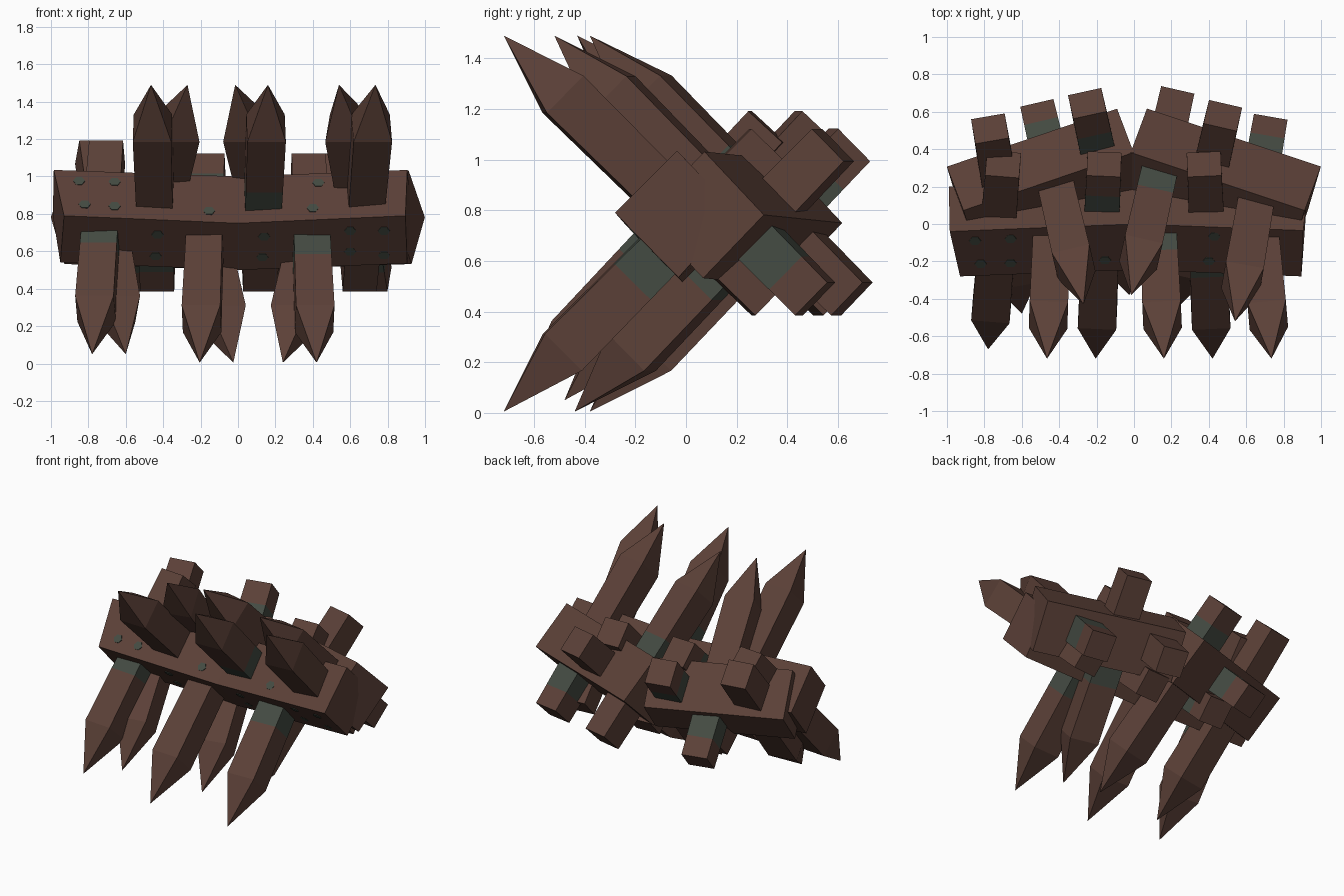
import bpy, bmesh, math
from mathutils import Vector

if "Cube" in bpy.data.objects:
    bpy.data.objects.remove(bpy.data.objects["Cube"])


def material(name, rgb):
    m = bpy.data.materials.new(name)
    m.diffuse_color = (*rgb, 1)
    m.use_nodes = True
    m.node_tree.nodes["Principled BSDF"].inputs["Base Color"].default_value = m.diffuse_color
    return m


WOOD = material("dark brown wood", (0.106, 0.052, 0.039))
IRON = material("grey green iron", (0.058, 0.070, 0.055))
UP = Vector((0, 0, 1))


def finish(bm, name):
    bmesh.ops.recalc_face_normals(bm, faces=bm.faces)
    me = bpy.data.meshes.new(name)
    bm.to_mesh(me)
    bm.free()
    me.materials.append(WOOD)
    me.materials.append(IRON)
    ob = bpy.data.objects.new(name, me)
    bpy.context.collection.objects.link(ob)
    return ob


def loft(bm, rings, mats=None):
    """Skin four-sided rings of points and cap both ends."""
    vs = [[bm.verts.new(p) for p in r] for r in rings]
    for k in range(len(vs) - 1):
        for i in range(4):
            j = (i + 1) % 4
            f = bm.faces.new((vs[k][i], vs[k][j], vs[k + 1][j], vs[k + 1][i]))
            f.material_index = mats[k] if mats else 0
    bm.faces.new(vs[-1])
    return vs


# Front beam: diamond section, sagging slightly in the middle, uneven ends
bm = bmesh.new()
rings = [
    [(-0.93, -0.28, 0.79), (-0.985, -0.04, 1.035), (-0.99, 0.2, 0.79), (-0.95, -0.03, 0.54)],
    [(0, -0.245, 0.75), (0, 0.0, 1.0), (0, 0.25, 0.75), (0, 0.0, 0.5)],
    [(0.895, -0.28, 0.79), (0.905, -0.035, 1.035), (0.93, 0.2, 0.79), (0.905, -0.03, 0.535)],
]
vs = loft(bm, rings)
bm.faces.new(vs[0])
finish(bm, "front_beam")

# Two rear beams, angled to meet behind the middle
for side, name, shift in ((1, "rear_beam_right", 0), (-1, "rear_beam_left", -0.02)):
    a = Vector((side * 0.92, 0.07, 0.782))
    b = Vector((-side * 0.01 + shift, 0.38, 0.75))
    d = (b - a).normalized()
    across = UP.cross(d).normalized()
    rise = d.cross(across)
    bm = bmesh.new()
    vs = loft(bm, [[c + across * 0.25, c + rise * 0.25, c - across * 0.25, c - rise * 0.25]
                   for c in (a, b)])
    bm.faces.new(vs[0])
    finish(bm, name)


# Stakes: tip, body tapering to a square tail, optional iron bands
def stake(name, tip, tail, bands):
    tip, tail = Vector(tip), Vector(tail)
    length = (tail - tip).length
    d = (tail - tip).normalized()
    side = d.cross(UP).normalized()
    up = side.cross(d)
    marks = [(0.33, 0)]
    if "f" in bands:
        marks += [(0.72, 1), (0.90, 0)]
    if "t" in bands:
        marks += [(1.16, 1), (1.33, 0)]
    marks.append((length, 0))
    rings = []
    for s, _ in marks:
        w = 0.103 - 0.012 * (s - 0.33) / (length - 0.33)
        c = tip + d * s
        rings.append([c + side * w + up * w, c - side * w + up * w,
                      c - side * w - up * w, c + side * w - up * w])
    bm = bmesh.new()
    vs = loft(bm, rings, [m for _, m in marks])
    point = bm.verts.new(tip)
    for i in range(4):
        bm.faces.new((vs[0][i], vs[0][(i + 1) % 4], point))
    finish(bm, name)


# tip x, tip y, tail x, tail y, bands
rising = [
    (-0.465, -0.72, -0.43, 0.33, "t"), (0.16, -0.72, 0.115, 0.33, "f"),
    (0.735, -0.72, 0.645, 0.33, ""), (-0.27, -0.43, -0.505, 0.585, "t"),
    (-0.015, -0.38, 0.22, 0.655, "f"), (0.54, -0.52, 0.72, 0.51, "t"),
]
falling = [
    (-0.78, -0.67, -0.70, 0.32, "f"), (-0.205, -0.72, -0.16, 0.32, "t"),
    (0.42, -0.72, 0.375, 0.32, "f"), (-0.60, -0.48, -0.77, 0.51, ""),
    (-0.025, -0.38, -0.25, 0.645, "t"), (0.24, -0.44, 0.475, 0.58, "f"),
]
for i, (x0, y0, x1, y1, b) in enumerate(rising):
    stake(f"rising_stake_{i + 1}", (x0, y0, 1.49), (x1, y1, 0.45), b)
for i, (x0, y0, x1, y1, b) in enumerate(falling):
    lift = 0.05 if x0 < -0.5 else 0.005
    stake(f"falling_stake_{i + 1}", (x0, y0, lift), (x1, y1, 1.05 + lift * 1.6), b)

# Nail heads: thin six-sided plates on the two front faces of the front beam
nails = [(-0.85, 0.975), (-0.66, 0.97), (-0.82, 0.85), (-0.66, 0.84), (-0.155, 0.815),
         (0.43, 0.965), (0.4, 0.83), (-0.43, 0.69), (-0.44, 0.575), (0.14, 0.68),
         (0.13, 0.57), (0.6, 0.71), (0.78, 0.71), (0.78, 0.58), (0.6, 0.6)]
bm = bmesh.new()
for x, z in nails:
    t = abs(x) / 0.92
    ridge_z, ridge_y = 0.75 + 0.04 * t, -0.245 - 0.035 * t
    sgn = 1 if z > ridge_z else -1
    n = Vector((0, -1, sgn)).normalized()
    v = Vector((0, 1, sgn)).normalized()
    c = Vector((x, ridge_y + abs(z - ridge_z), z)) + n * 0.004
    ring = [c + 0.032 * (Vector((1, 0, 0)) * math.cos(k * math.pi / 3)
                         + v * math.sin(k * math.pi / 3)) for k in range(6)]
    top = [bm.verts.new(p) for p in ring]
    low = [bm.verts.new(p - n * 0.008) for p in ring]
    bm.faces.new(top)
    bm.faces.new(low[::-1])
    for k in range(6):
        j = (k + 1) % 6
        bm.faces.new((top[k], low[k], low[j], top[j]))
for f in bm.faces:
    f.material_index = 1
finish(bm, "nail_heads")
